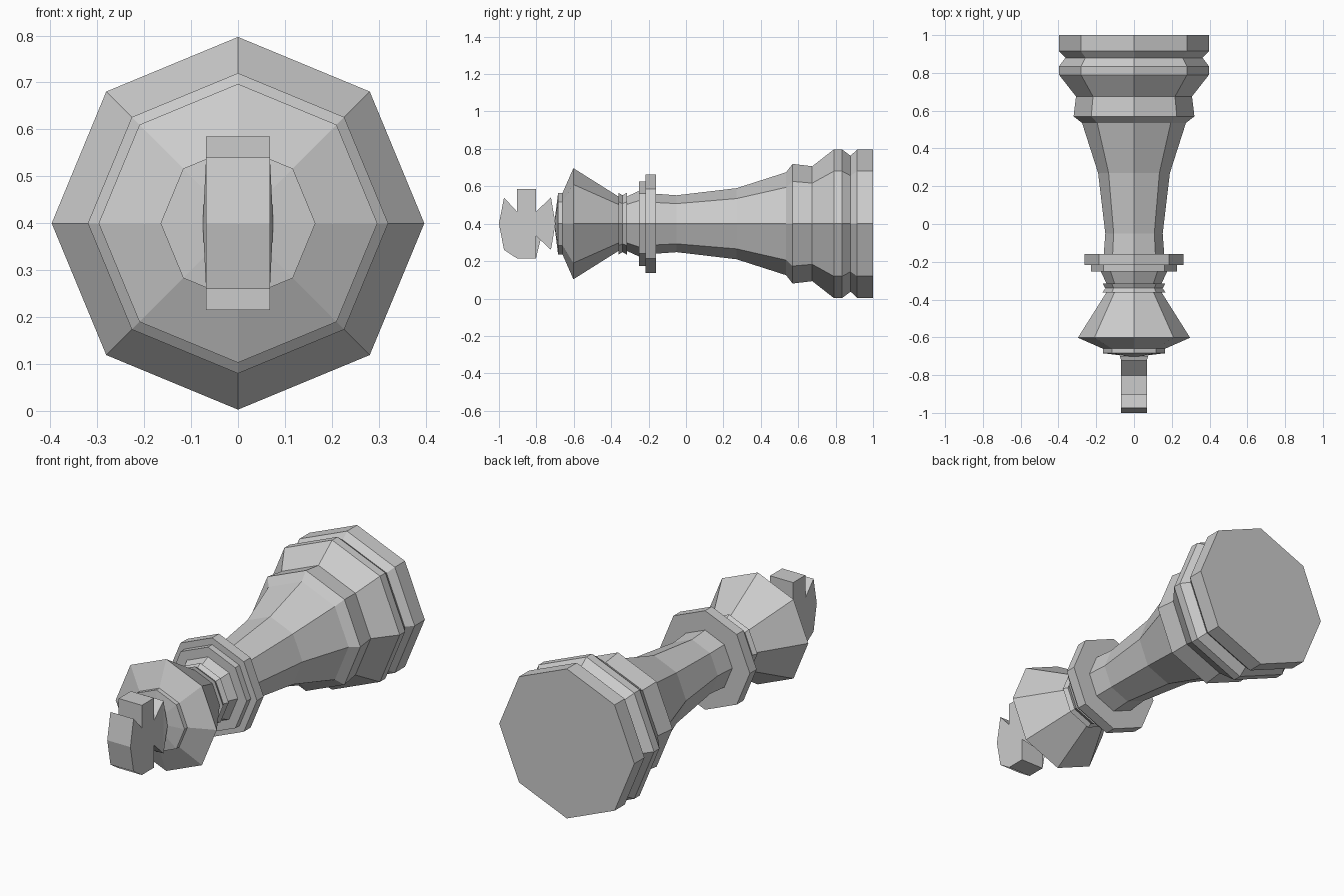
import bpy, bmesh, math

if "Cube" in bpy.data.objects:
    bpy.data.objects.remove(bpy.data.objects["Cube"])

AXIS_Z = 0.4   # height of the piece's long axis, which lies along y
SIDES = 8


def make_object(name, bm):
    bmesh.ops.recalc_face_normals(bm, faces=bm.faces)
    mesh = bpy.data.meshes.new(name)
    bm.to_mesh(mesh)
    bm.free()
    obj = bpy.data.objects.new(name, mesh)
    bpy.context.collection.objects.link(obj)
    return obj


def lathe(name, profile, cap_start=False, cap_end=False):
    """Octagonal turning around the y axis from (y, radius) pairs."""
    bm = bmesh.new()
    rings = []
    for y, r in profile:
        angles = [2 * math.pi * i / SIDES for i in range(SIDES)]
        rings.append([bm.verts.new((r * math.cos(a), y, AXIS_Z + r * math.sin(a)))
                      for a in angles])
    for a, b in zip(rings, rings[1:]):
        for i in range(SIDES):
            j = (i + 1) % SIDES
            bm.faces.new((a[i], a[j], b[j], b[i]))
    if cap_start:
        bm.faces.new(rings[0])
    if cap_end:
        bm.faces.new(rings[-1])
    return make_object(name, bm)


# Stepped foot
lathe("foot", [(1.0, 0.397), (0.915, 0.397), (0.88, 0.363), (0.835, 0.397),
               (0.79, 0.397), (0.675, 0.307), (0.57, 0.32), (0.535, 0.275)],
      cap_start=True)

# Tapered shaft
lathe("shaft", [(0.535, 0.275), (0.27, 0.19), (-0.05, 0.152), (-0.16, 0.16)])

# Two-step collar and the neck above it
lathe("collar", [(-0.16, 0.16), (-0.16, 0.263), (-0.217, 0.263), (-0.217, 0.227),
                 (-0.252, 0.227), (-0.252, 0.175), (-0.315, 0.146)])

# Grooved neck ring
lathe("neck_ring", [(-0.315, 0.146), (-0.315, 0.166), (-0.34, 0.152),
                    (-0.362, 0.166), (-0.362, 0.146)])

# Flared head with low top cap
lathe("head", [(-0.362, 0.146), (-0.602, 0.297), (-0.66, 0.165),
               (-0.684, 0.165), (-0.702, 0.02)], cap_end=True)

# Cross finial: upper half outline (y, height above axis, half width), mirrored below
half = [(-1.0, 0.0, 0.068), (-0.973, 0.14, 0.068), (-0.904, 0.065, 0.068),
        (-0.904, 0.185, 0.068), (-0.802, 0.185, 0.068), (-0.802, 0.065, 0.068),
        (-0.722, 0.14, 0.068), (-0.698, 0.0, 0.075)]
outline = half + [(y, -h, w) for y, h, w in reversed(half[1:-1])]
bm = bmesh.new()
left = [bm.verts.new((-w, y, AXIS_Z + h)) for y, h, w in outline]
right = [bm.verts.new((w, y, AXIS_Z + h)) for y, h, w in outline]
n = len(outline)
for i in range(n):
    j = (i + 1) % n
    bm.faces.new((left[i], left[j], right[j], right[i]))
sides = [bm.faces.new(left), bm.faces.new(right)]
bmesh.ops.triangulate(bm, faces=sides)
make_object("cross_finial", bm)
